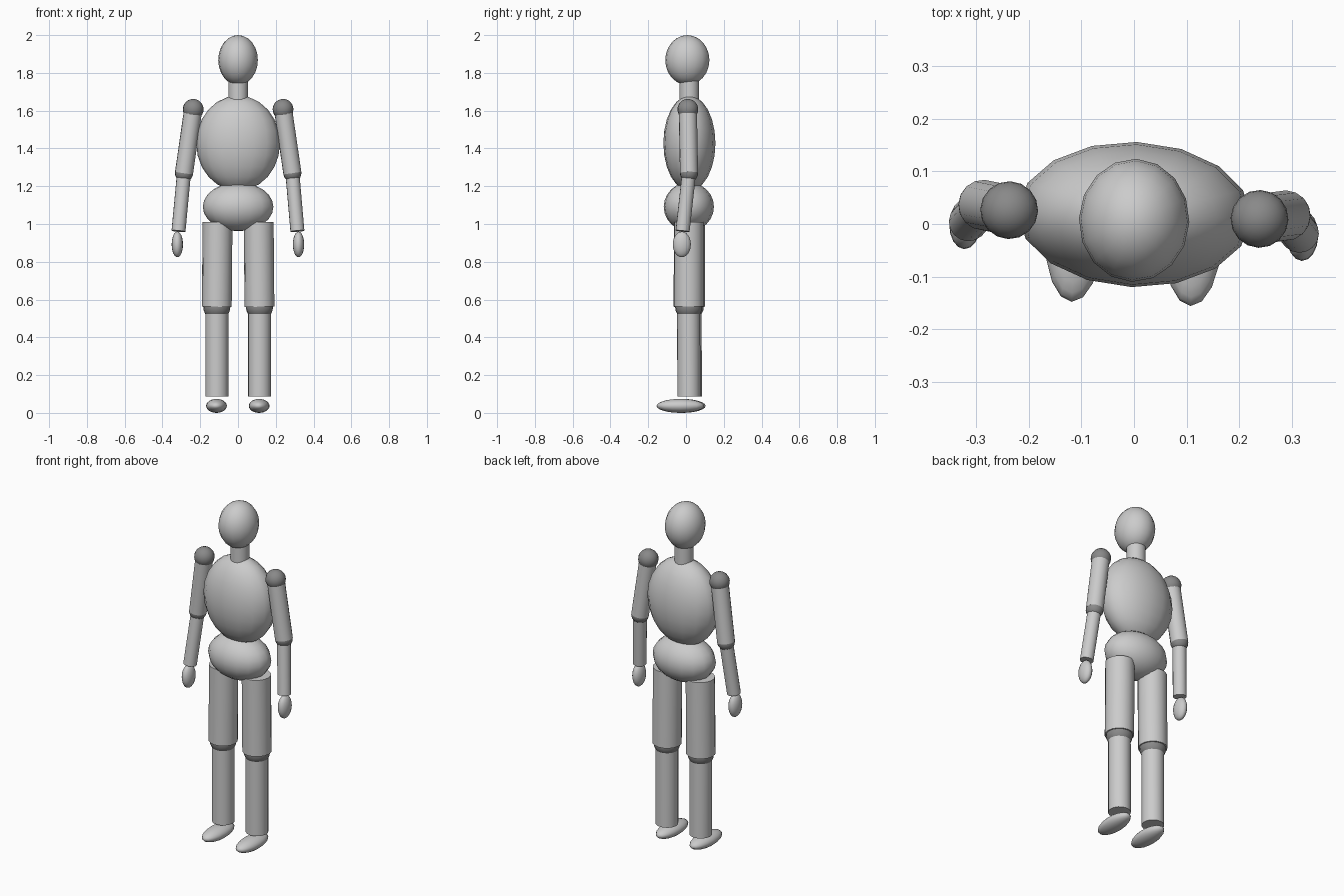
import bpy, bmesh, math
from mathutils import Vector, Matrix

if "Cube" in bpy.data.objects:
    bpy.data.objects.remove(bpy.data.objects["Cube"])

# The whole figure is turned slightly about z
TURN = Matrix.Rotation(math.radians(-2), 4, 'Z')

joint_mat = bpy.data.materials.new("joint_dark")
joint_mat.diffuse_color = (0.25, 0.25, 0.25, 1)
joint_mat.use_nodes = True
joint_mat.node_tree.nodes["Principled BSDF"].inputs["Base Color"].default_value = joint_mat.diffuse_color


def finish(name, bm, matrix, mat=None, sharp=None):
    me = bpy.data.meshes.new(name)
    if sharp:
        for e in bm.edges:
            e.smooth = e.calc_face_angle(0) < math.radians(sharp)
    for f in bm.faces:
        f.smooth = True
    bm.to_mesh(me)
    bm.free()
    ob = bpy.data.objects.new(name, me)
    bpy.context.collection.objects.link(ob)
    ob.matrix_world = TURN @ matrix
    if mat:
        me.materials.append(mat)
    return ob


def ellipsoid(name, centre, radii, mat=None, tilt=0):
    bm = bmesh.new()
    bmesh.ops.create_uvsphere(bm, u_segments=16, v_segments=12, radius=1)
    bmesh.ops.scale(bm, vec=radii, verts=bm.verts)
    finish(name, bm, Matrix.Translation(centre) @ Matrix.Rotation(tilt, 4, 'Y'), mat)


def tube(name, a, b, r):
    a, b = Vector(a), Vector(b)
    d = b - a
    bm = bmesh.new()
    bmesh.ops.create_cone(bm, cap_ends=True, segments=16, radius1=r, radius2=r, depth=d.length)
    rot = Vector((0, 0, -1)).rotation_difference(d).to_matrix().to_4x4()
    finish(name, bm, Matrix.Translation((a + b) / 2) @ rot, sharp=40)


# Head, neck, chest and pelvis
ellipsoid("head", (0, 0.007, 1.868), (0.105, 0.117, 0.132))
tube("neck", (0, 0.017, 1.77), (0, 0.017, 1.64), 0.052)
ellipsoid("chest", (0, 0.018, 1.428), (0.222, 0.138, 0.252))
ellipsoid("pelvis", (0, 0.015, 1.091), (0.187, 0.133, 0.129))

for side, s in (("left", -1), ("right", 1)):
    shoulder = (s * 0.238, 0.018, 1.607)
    elbow = (s * 0.287, 0.026, 1.27)
    wrist = (s * 0.315, -0.007, 0.962)
    knee = (s * 0.113, 0.018, 0.562)

    # Arms
    ellipsoid(side + "_shoulder_joint", shoulder, (0.055,) * 3, joint_mat)
    tube(side + "_upper_arm", shoulder, elbow, 0.048)
    ellipsoid(side + "_elbow_joint", elbow, (0.048,) * 3, joint_mat)
    tube(side + "_forearm", elbow, wrist, 0.037)
    ellipsoid(side + "_hand", (s * 0.321, -0.011, 0.892), (0.03, 0.048, 0.068))

    # Legs
    tube(side + "_thigh", (s * 0.109, 0.018, 1.01), knee, 0.079)
    ellipsoid(side + "_knee_joint", knee, (0.072,) * 3, joint_mat)
    tube(side + "_shin", knee, (s * 0.113, 0.019, 0.086), 0.061)
    ellipsoid(side + "_foot", (s * 0.113, -0.026, 0.037), (0.055, 0.126, 0.037))
